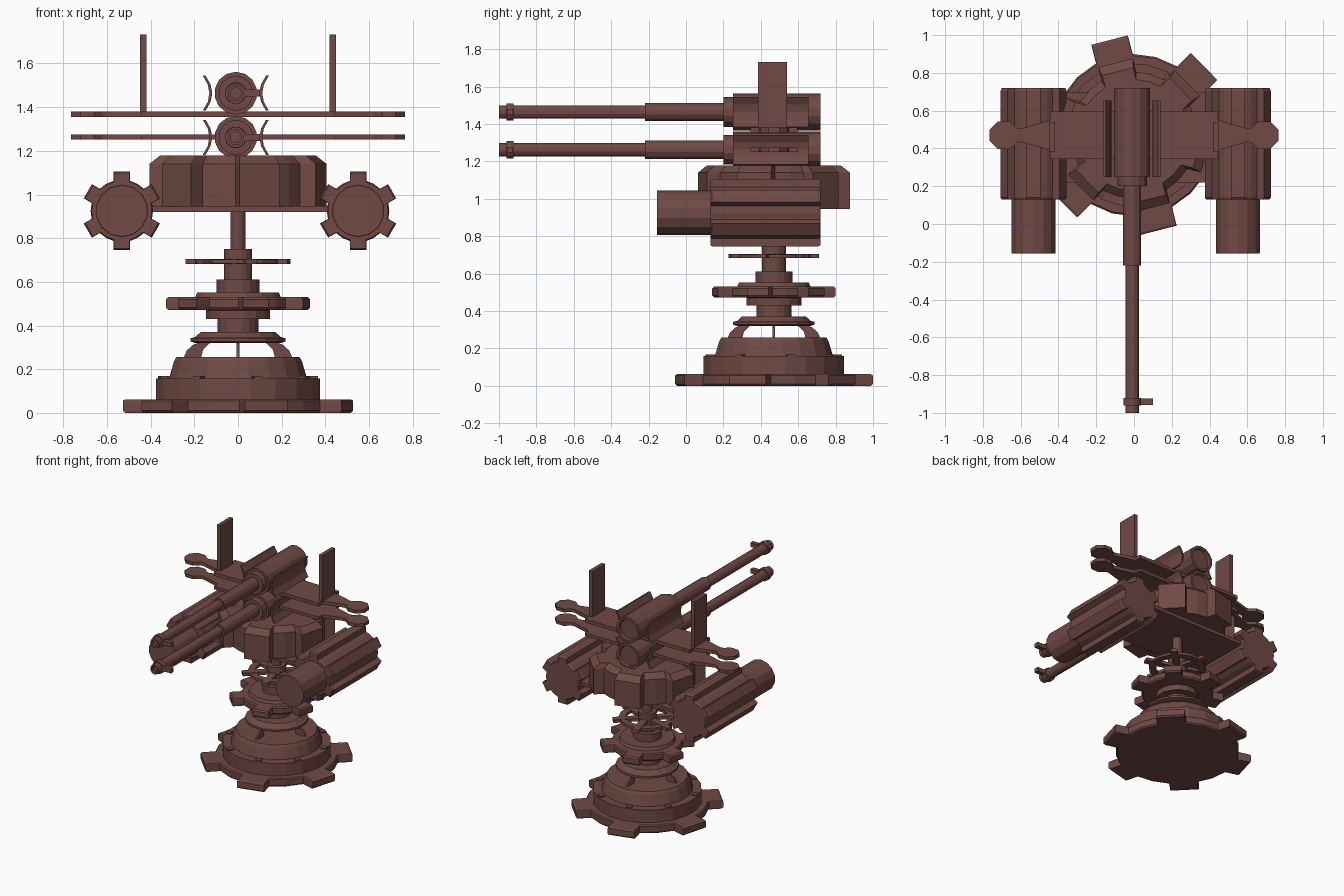
import bpy, bmesh
from math import sin, cos, pi, radians, asin
from mathutils import Matrix, Vector

if "Cube" in bpy.data.objects:
    bpy.data.objects.remove(bpy.data.objects["Cube"])

mat = bpy.data.materials.new("rust_brown")
mat.diffuse_color = (0.16, 0.068, 0.058, 1)
mat.use_nodes = True
mat.node_tree.nodes["Principled BSDF"].inputs["Base Color"].default_value = mat.diffuse_color
AX, AY = 0.0, 0.47      # pedestal axis
GX = -0.01              # gun axis x
TURN = radians(104.4)   # shared rotation of the gear teeth


def finish(name, bm, M=Matrix()):
    bmesh.ops.recalc_face_normals(bm, faces=bm.faces)
    bm.transform(M)
    me = bpy.data.meshes.new(name)
    bm.to_mesh(me)
    bm.free()
    me.materials.append(mat)
    ob = bpy.data.objects.new(name, me)
    bpy.context.collection.objects.link(ob)
    return ob


def loft(name, outline, layers, M=Matrix(), closed=True):
    """Stack scaled copies of an outline: layers = [(height, scale)]."""
    bm = bmesh.new()
    rings = [[bm.verts.new((x * s, y * s, z)) for x, y in outline] for z, s in layers]
    n = len(outline)
    for a, b in zip(rings, rings[1:]):
        for i in range(n):
            bm.faces.new((a[i], a[(i + 1) % n], b[(i + 1) % n], b[i]))
    bm.faces.new(rings[0])
    bm.faces.new(rings[-1])
    return finish(name, bm, M)


def box(name, lo, hi, M=Matrix()):
    (x0, y0, z0), (x1, y1, z1) = lo, hi
    return loft(name, [(x0, y0), (x1, y0), (x1, y1), (x0, y1)], [(z0, 1), (z1, 1)], M)


def ngon(n, rot=None):
    rot = pi / n if rot is None else rot
    return [(cos(rot + 2 * pi * i / n), sin(rot + 2 * pi * i / n)) for i in range(n)]


def gear(teeth, r_in, r_out, w, rot):
    """Outline with parallel-sided teeth."""
    pts = []
    h = asin(w / 2 / r_in)
    for k in range(teeth):
        a = rot + 2 * pi * k / teeth
        c, s = cos(a), sin(a)
        rin = r_in * cos(h)
        for u, v in ((rin, -w / 2), (r_out, -w / 2), (r_out, w / 2), (rin, w / 2)):
            pts.append((u * c - v * s, u * s + v * c))
        m = a + pi / teeth
        pts.append((r_in * cos(m), r_in * sin(m)))
    return pts


def along_y(x, z):
    """Local z -> world y, local x -> world x, local y -> world -z."""
    return Matrix.Translation((x, 0, z)) @ Matrix.Rotation(-pi / 2, 4, 'X')


def spin(a, z=0):
    return Matrix.Translation((AX, AY, z)) @ Matrix.Rotation(a, 4, 'Z')


P = spin(0)

# base gear, drum and cone
loft("base_gear", gear(6, 0.43, 0.52, 0.20, TURN), [(0, .98), (.01, 1), (.055, 1), (.062, .98)], P)
loft("base_drum", ngon(20), [(.06, .38), (.158, .38), (.158, .32), (.235, .297), (.257, .285)], P)
for k in range(8):
    box("drum_bolt", (.335, -.02, .15), (.372, .02, .168), spin(k * pi / 4 + TURN))

# curved ribs carrying the column
rib = [(.25, .25), (.235, .285), (.205, .312), (.16, .33), (.11, .33), (.135, .315), (.16, .29), (.17, .25)]
for k in range(4):
    M = spin(k * pi / 2) @ Matrix.Rotation(pi / 2, 4, 'X')
    loft("support_rib", rib, [(-.007, 1), (.007, 1)], M)

# column
loft("column", ngon(16), [(.32, .20), (.327, .222), (.342, .222), (.347, .20), (.37, .175), (.37, .095),
                          (.43, .095), (.43, .15), (.47, .15), (.53, .20), (.552, .19), (.552, .10),
                          (.61, .10), (.61, .065), (.75, .065), (.75, .035), (.93, .035)], P)
loft("column_gear", gear(6, .25, .325, .12, TURN), [(.472, .97), (.482, 1), (.52, 1), (.53, .97)], P)

# spoked ring
ring = loft("spoked_ring", ngon(16), [(.684, .20), (.703, .20)], P)
bm = bmesh.new()
rs = [[bm.verts.new((x * r, y * r, z)) for x, y in ngon(16)]
      for r, z in ((.2, .684), (.2, .703), (.15, .703), (.15, .684))]
for j in range(4):
    a, b = rs[j], rs[(j + 1) % 4]
    for i in range(16):
        bm.faces.new((a[i], a[(i + 1) % 16], b[(i + 1) % 16], b[i]))
bpy.data.objects.remove(ring)
finish("spoked_ring", bm, P)
for k in range(6):
    box("ring_spoke", (.05, -.025, .682), (.243, .025, .705), spin(TURN + k * pi / 3))

# turntable
box("mount_plate", (-.45, .22, .92), (.45, .70, .947))
loft("turntable_gear", gear(6, .335, .395, .19, TURN), [(.945, 1), (1.14, 1), (1.178, .88)], P)

# side housings
for side, x in (("left", -.532), ("right", .55)):
    M = along_y(x, .925)
    loft(side + "_drum_housing", gear(6, .143, .18, .075, pi / 2),
         [(.13, .96), (.14, 1), (.705, 1), (.72, .96)], M)
    loft(side + "_drum_nose", ngon(14), [(-.155, .118), (-.15, .12), (.135, .12)], M)

# twin guns
for tag, z in (("lower", 1.262), ("upper", 1.464)):
    M = along_y(GX, z)
    loft(tag + "_breech", ngon(14), [(.2, .08), (.25, .08), (.25, .098), (.72, .098),
                                     (.72, .08), (.70, .075)], M)
    loft(tag + "_barrel", ngon(12), [(-.98, .025), (-1, .025), (-1, .037), (-.22, .037),
                                     (-.22, .05), (.205, .05)], M)
    loft(tag + "_muzzle_ring", ngon(12), [(-.96, .048), (-.922, .048)], M)
    box(tag + "_muzzle_lug", (.03, -.016, -.958), (.11, .016, -.924), M)
    # curved cheek plates, bowed toward the breech
    for s in (-1, 1):
        arc = [(s * (.108 + .03 * t * t), .08 * t) for t in (-1, -.5, 0, .5, 1)]
        out = [(x + s * .013, y) for x, y in reversed(arc)]
        loft(tag + "_cheek_plate", arc + out, [(.25, 1), (.655, 1)], M)

# wing plates with round ends
cx, r = .69, .08
half = [(0, -.125), (.445, -.125), (.445, -.08), (.60, -.035)]
half += [(cx + r * cos(radians(a)), r * sin(radians(a))) for a in (-150, -112, -67, -22, 22, 67, 112, 150)]
half += [(.60, .035), (.445, .08), (.445, .125), (0, .125)]
wing = half[1:-1] + [(-x, y) for x, y in reversed(half[1:-1])]
for tag, z0, z1 in (("lower", 1.251, 1.275), ("upper", 1.355, 1.381)):
    loft(tag + "_wing_plate", wing, [(z0, 1), (z1, 1)], P)

# upright fins
for s in (-1, 1):
    x = s * .434
    box("upright_fin", (x - .015, .385, 1.37), (x + .015, .54, 1.732))
